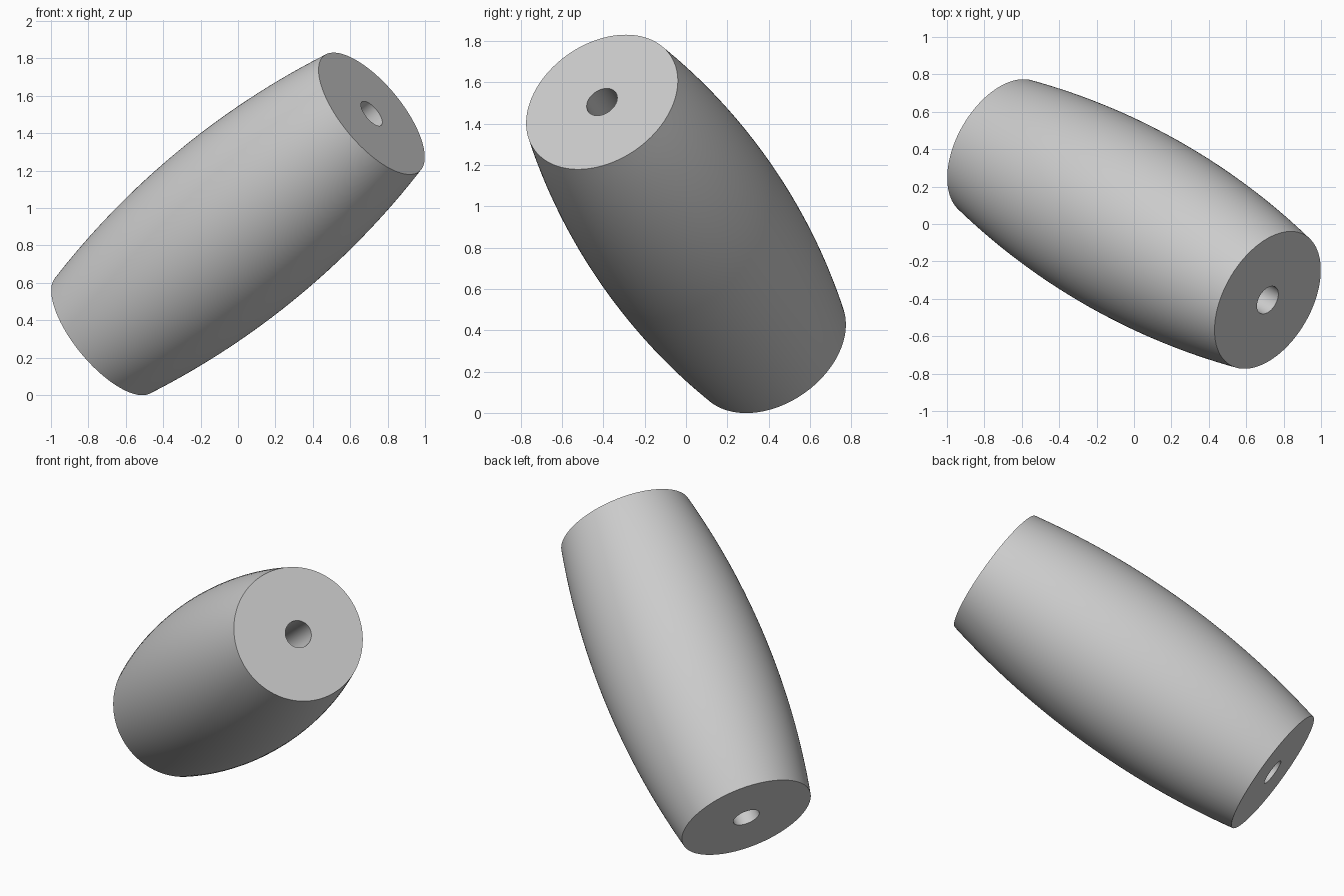
import bpy
import bmesh
import math
from mathutils import Vector

# Remove the default cube
cube = bpy.data.objects.get("Cube")
if cube:
    bpy.data.objects.remove(cube, do_unlink=True)

HALF_LENGTH = 1.012
END_RADIUS = 0.401
MID_RADIUS = 0.504
HOLE_RADIUS = 0.081
AXIS = Vector((0.706, -0.402, 0.583)).normalized()
CENTRE = Vector((0, 0, 0.915))
RINGS = 32
SIDES = 128

# Neutral grey finish
grey = bpy.data.materials.new("light_grey")
grey.use_nodes = True
colour = (0.6, 0.6, 0.6, 1)
grey.diffuse_color = colour
grey.node_tree.nodes["Principled BSDF"].inputs["Base Color"].default_value = colour

# Closed profile: bulging circular arc outside, straight bore inside
sag = MID_RADIUS - END_RADIUS
arc_radius = (HALF_LENGTH ** 2 + sag ** 2) / (2 * sag)
profile = [(HOLE_RADIUS, -HALF_LENGTH)]
for i in range(RINGS + 1):
    z = HALF_LENGTH * (2 * i / RINGS - 1)
    profile.append((MID_RADIUS - arc_radius + math.sqrt(arc_radius ** 2 - z ** 2), z))
profile.append((HOLE_RADIUS, HALF_LENGTH))

# Revolve the profile into a pierced barrel
bm = bmesh.new()
verts = [bm.verts.new((r, 0, z)) for r, z in profile]
edges = [bm.edges.new((a, b)) for a, b in zip(verts, verts[1:] + verts[:1])]
bmesh.ops.spin(bm, geom=verts + edges, axis=(0, 0, 1), cent=(0, 0, 0),
               angle=2 * math.pi, steps=SIDES, use_merge=False)
bmesh.ops.remove_doubles(bm, verts=bm.verts, dist=0.0001)
bmesh.ops.recalc_face_normals(bm, faces=bm.faces)
mesh = bpy.data.meshes.new("barrel_bead")
bm.to_mesh(mesh)
bm.free()
mesh.materials.append(grey)

# Tilt the bead along its axis
bead = bpy.data.objects.new("barrel_bead", mesh)
bpy.context.collection.objects.link(bead)
bead.rotation_euler = AXIS.to_track_quat("Z", "Y").to_euler()
bead.location = CENTRE

# Smooth sides with crisp rims
bpy.ops.object.select_all(action="DESELECT")
bead.select_set(True)
bpy.context.view_layer.objects.active = bead
bpy.ops.object.shade_smooth_by_angle(angle=math.radians(35))
